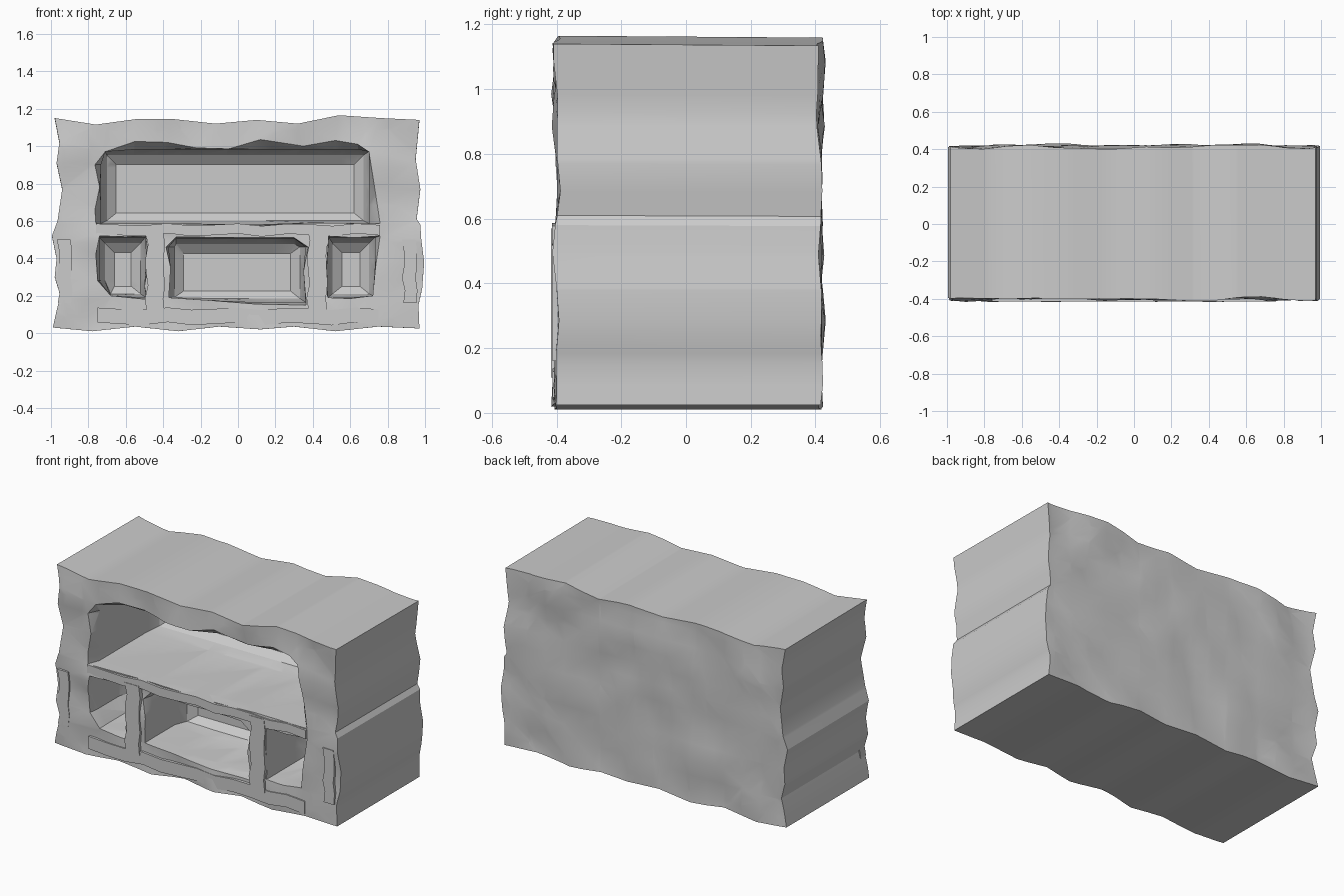
import bpy, bmesh, math
from mathutils import noise, Vector

if "Cube" in bpy.data.objects:
    bpy.data.objects.remove(bpy.data.objects["Cube"])


def loft(name, rings):
    """Closed solid through rings of (x, z) points, given as [(y, points), ...]."""
    bm = bmesh.new()
    loops = [[bm.verts.new((x, y, z)) for x, z in pts] for y, pts in rings]
    n = len(loops[0])
    for a, b in zip(loops, loops[1:]):
        for i in range(n):
            j = (i + 1) % n
            bm.faces.new((a[i], a[j], b[j], b[i]))
    bm.faces.new(loops[0])
    bm.faces.new(loops[-1])
    bmesh.ops.recalc_face_normals(bm, faces=bm.faces)
    me = bpy.data.meshes.new(name)
    bm.to_mesh(me)
    bm.free()
    ob = bpy.data.objects.new(name, me)
    bpy.context.collection.objects.link(ob)
    return ob


def clamp(pts, x0, x1, z0, z1):
    # small blend keeps neighbouring points distinct
    return [(min(max(x, x0), x1) + 0.02 * x * 0.1, min(max(z, z0), z1) + 0.002 * z) for x, z in pts]


def recess(name, front, x0, x1, z0, z1, depth):
    """Rough-edged opening that becomes a rounded cavity towards the back."""
    back = -0.4 + depth
    mid = clamp(front, x0, x1, z0, z1)
    return loft(name, [(-0.55, front), (-0.40, front), (-0.33, mid), (back - 0.12, mid),
                       (back - 0.04, clamp(front, x0 + 0.03, x1 - 0.03, z0 + 0.02, z1 - 0.03)),
                       (back, clamp(front, x0 + 0.08, x1 - 0.08, z0 + 0.06, z1 - 0.08))])


# Main block: uneven outline run from front to back
outline = [(-0.99, 0.03), (-0.78, 0.01), (-0.55, 0.035), (-0.32, 0.01), (-0.1, 0.035),
           (0.12, 0.02), (0.3, 0.035), (0.52, 0.01), (0.75, 0.035), (0.97, 0.025),
           (0.965, 0.15), (0.985, 0.24), (0.995, 0.38), (0.98, 0.5), (0.975, 0.58),
           (0.955, 0.61), (0.975, 0.77), (0.95, 0.93), (0.97, 1.14), (0.76, 1.15),
           (0.54, 1.165), (0.32, 1.12), (0.1, 1.14), (-0.12, 1.12), (-0.35, 1.145),
           (-0.54, 1.145), (-0.76, 1.115), (-0.98, 1.15), (-0.955, 1.02), (-0.97, 0.91),
           (-0.94, 0.77), (-0.965, 0.6), (-0.995, 0.52), (-0.97, 0.4), (-0.98, 0.3),
           (-0.95, 0.2), (-0.97, 0.12)]
body = loft("stone_block", [(-0.402, outline), (0.415, [(x, z * 0.995) for x, z in outline])])

# Openings
upper = [(-0.76, 0.585), (-0.765, 0.66), (-0.74, 0.78), (-0.765, 0.9), (-0.71, 0.97),
         (-0.55, 1.025), (-0.38, 1.02), (-0.22, 0.99), (-0.05, 0.985), (0.12, 1.035),
         (0.35, 1.0), (0.52, 1.03), (0.64, 1.01), (0.70, 0.97), (0.735, 0.75), (0.76, 0.585),
         (0.4, 0.59), (0.1, 0.575), (-0.3, 0.585)]
centre = [(-0.37, 0.19), (-0.36, 0.35), (-0.385, 0.46), (-0.33, 0.515), (0.0, 0.51),
          (0.3, 0.51), (0.375, 0.46), (0.35, 0.33), (0.365, 0.15), (0.1, 0.155), (-0.15, 0.175)]
left = [(-0.68, 0.20), (-0.75, 0.28), (-0.76, 0.42), (-0.74, 0.52), (-0.6, 0.515),
        (-0.495, 0.52), (-0.475, 0.4), (-0.5, 0.25), (-0.485, 0.18)]
right = [(0.48, 0.19), (0.475, 0.35), (0.485, 0.52), (0.62, 0.51), (0.76, 0.52),
         (0.735, 0.35), (0.72, 0.2), (0.6, 0.185)]
cutters = [recess("upper_recess", upper, -0.73, 0.70, 0.58, 0.98, 0.66),
           recess("centre_recess", centre, -0.37, 0.36, 0.165, 0.505, 0.42),
           recess("left_recess", left, -0.74, -0.49, 0.19, 0.51, 0.40),
           recess("right_recess", right, 0.475, 0.73, 0.19, 0.51, 0.40)]
bpy.context.view_layer.objects.active = body
for c in cutters:
    m = body.modifiers.new(c.name, 'BOOLEAN')
    m.operation = 'DIFFERENCE'
    m.solver = 'EXACT'
    m.object = c
    bpy.ops.object.modifier_apply(modifier=m.name)
for c in cutters:
    bpy.data.objects.remove(c)

# Hewn surface: slice the block finely, then ripple its front and back
bm = bmesh.new()
bm.from_mesh(body.data)
bmesh.ops.triangulate(bm, faces=bm.faces)
cuts = [((-0.93 + 0.124 * i, 0, 0), (1, 0, 0)) for i in range(16)]
cuts += [((0, 0, 0.085 + 0.1 * i), (0, 0, 1)) for i in range(11)]
for co, no in cuts:
    bmesh.ops.bisect_plane(bm, geom=bm.verts[:] + bm.edges[:] + bm.faces[:],
                           plane_co=co, plane_no=no, dist=1e-5)
for v in bm.verts:
    if v.co.y < -0.395 or v.co.y > 0.41:
        v.co.y += 0.022 * noise.noise(Vector((v.co.x * 4, v.co.y * 5, v.co.z * 5)))
bm.to_mesh(body.data)
bm.free()


def slab(name, x0, x1, z0, z1, y0, y1, steps, upright):
    """Thin rough strip with wavy long edges."""
    a, b = [], []
    for i in range(steps + 1):
        t = i / steps
        w = 0.009 * math.sin(i * 2.3 + x0 * 7)
        if upright:
            z = z0 + (z1 - z0) * t
            a.append((x0 + w, z))
            b.append((x1 + w * 0.6, z))
        else:
            x = x0 + (x1 - x0) * t
            a.append((x, z0 + w))
            b.append((x, z1 + w * 0.8))
    return loft(name, [(y0, a + b[::-1]), (y1, a + b[::-1])])


# Raised strips on the front: posts, shelf edge and base course
parts = [body,
         slab("left_post", -0.49, -0.395, 0.11, 0.545, -0.417, -0.05, 6, True),
         slab("right_post", 0.375, 0.475, 0.11, 0.57, -0.417, -0.05, 6, True),
         slab("shelf_edge", -0.76, 0.76, 0.525, 0.58, -0.414, -0.1, 12, False),
         slab("base_course", -0.75, 0.75, 0.05, 0.13, -0.412, -0.36, 12, False),
         slab("left_end_post", -0.96, -0.89, 0.16, 0.5, -0.412, -0.36, 5, True),
         slab("right_end_post", 0.885, 0.955, 0.16, 0.5, -0.412, -0.36, 5, True)]

bpy.ops.object.select_all(action='DESELECT')
for p in parts:
    p.select_set(True)
bpy.context.view_layer.objects.active = body
bpy.ops.object.shade_smooth_by_angle(angle=math.radians(30))
